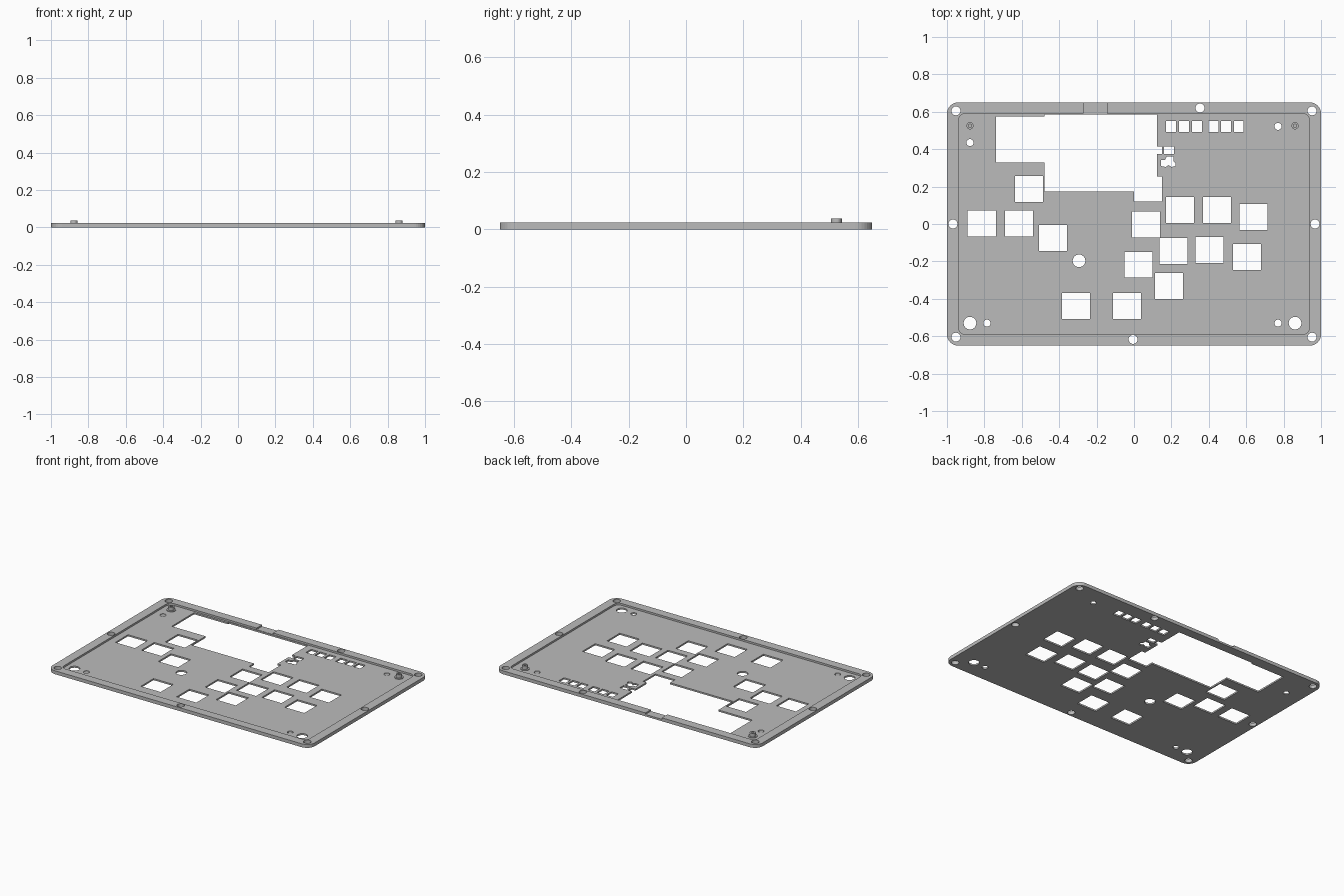
import bpy, bmesh
from math import cos, sin, pi

cube = bpy.data.objects.get("Cube")
if cube:
    bpy.data.objects.remove(cube, do_unlink=True)

RIM_TOP, FLOOR_TOP, NOTCH_Z = 0.0235, 0.011, 0.013

grey = bpy.data.materials.new("light grey plastic")
grey.use_nodes = True
colour = (0.5, 0.5, 0.5, 1)
grey.diffuse_color = colour
grey.node_tree.nodes["Principled BSDF"].inputs["Base Color"].default_value = colour


def circle(x, y, r, sides=24):
    return [(x + r * cos(2 * pi * i / sides), y + r * sin(2 * pi * i / sides)) for i in range(sides)]


def rect(x, y, w, h):
    return [(x + sx * w / 2, y + sy * h / 2) for sx, sy in ((-1, -1), (1, -1), (1, 1), (-1, 1))]


def rounded_rect(w, h, r, steps=8):
    points = []
    for k, (sx, sy) in enumerate(((1, 1), (-1, 1), (-1, -1), (1, -1))):
        for i in range(steps + 1):
            a = (k + i / steps) * pi / 2
            points.append((sx * (w / 2 - r) + r * cos(a), sy * (h / 2 - r) + r * sin(a)))
    return points


def extrude_loops(name, loops, z0, z1):
    """Solid from an outline followed by the outlines of its holes."""
    curve = bpy.data.curves.new(name, "CURVE")
    curve.dimensions = "2D"
    curve.fill_mode = "BOTH"
    curve.extrude = (z1 - z0) / 2
    for loop in loops:
        spline = curve.splines.new("POLY")
        spline.points.add(len(loop) - 1)
        for point, (x, y) in zip(spline.points, loop):
            point.co = (x, y, 0, 1)
        spline.use_cyclic_u = True
    temp = bpy.data.objects.new(name + " outline", curve)
    bpy.context.collection.objects.link(temp)
    graph = bpy.context.evaluated_depsgraph_get()
    mesh = bpy.data.meshes.new_from_object(temp.evaluated_get(graph))
    bpy.data.objects.remove(temp, do_unlink=True)
    bm = bmesh.new()
    bm.from_mesh(mesh)
    bmesh.ops.translate(bm, verts=bm.verts, vec=(0, 0, (z0 + z1) / 2))
    bmesh.ops.remove_doubles(bm, verts=bm.verts, dist=1e-5)
    bmesh.ops.recalc_face_normals(bm, faces=bm.faces)
    for face in bm.faces:
        face.smooth = False
    bm.to_mesh(mesh)
    bm.free()
    mesh.materials.clear()
    mesh.materials.append(grey)
    obj = bpy.data.objects.new(name, mesh)
    bpy.context.collection.objects.link(obj)
    return obj


def cut(target, cutter):
    mod = target.modifiers.new("cut", "BOOLEAN")
    mod.operation = "DIFFERENCE"
    mod.solver = "EXACT"
    mod.object = cutter
    bpy.context.view_layer.objects.active = target
    bpy.ops.object.modifier_apply(modifier=mod.name)
    bpy.data.objects.remove(cutter, do_unlink=True)


# Screw holes around the rim
holes = [circle(sx * 0.952, sy * 0.605, 0.024) for sx in (-1, 1) for sy in (-1, 1)]
holes += [circle(x, y, 0.024) for x, y in ((-0.968, 0), (0.968, 0), (0.353, 0.62), (-0.005, -0.617))]

# Mounting and locating holes in the floor
holes += [circle(x, y, 0.034) for x, y in ((-0.877, -0.53), (0.861, -0.53), (-0.294, -0.197))]
holes += [circle(x, y, 0.019) for x, y in
          ((-0.786, -0.53), (0.77, -0.53), (0.77, 0.522), (-0.877, 0.435))]

# Key openings
keys = ((-0.562, 0.187), (-0.814, 0.002), (-0.614, 0.002), (-0.432, -0.075),
        (-0.311, -0.438), (-0.038, -0.438), (0.025, -0.218), (0.063, -0.003),
        (0.188, -0.331), (0.212, -0.144), (0.403, -0.139), (0.245, 0.075),
        (0.443, 0.075), (0.64, 0.038), (0.603, -0.177))
holes += [rect(x, y, 0.15, 0.138) for x, y in keys]

# Row of small indicator windows
holes += [rect(x, 0.522, 0.052, 0.058) for x in (0.198, 0.267, 0.337, 0.425, 0.492, 0.56)]

# Stepped display opening
holes.append([(-0.737, 0.575), (-0.478, 0.575), (-0.478, 0.586), (0.123, 0.586),
              (0.123, 0.415), (0.15, 0.415), (0.15, 0.375), (0.123, 0.375),
              (0.123, 0.254), (0.15, 0.254), (0.15, 0.12), (0, 0.12),
              (0, 0.174), (-0.478, 0.174), (-0.478, 0.33), (-0.737, 0.33)])

# Small switch openings beside the display
holes.append(rect(0.187, 0.395, 0.054, 0.04))
holes.append([(0.144, 0.31), (0.144, 0.342), (0.165, 0.342), (0.175, 0.36), (0.21, 0.36),
              (0.21, 0.335), (0.222, 0.325), (0.222, 0.31), (0.2, 0.305), (0.185, 0.315), (0.17, 0.305)])

# Tray with raised rim, and cable notch in the back rim
tray = extrude_loops("tray", [rounded_rect(2, 1.3, 0.06)] + holes, 0, RIM_TOP)
cut(tray, extrude_loops("pocket cutter", [rounded_rect(1.876, 1.18, 0.035)], FLOOR_TOP, 0.1))
cut(tray, extrude_loops("notch cutter", [rect(-0.208, 0.64, 0.126, 0.12)], NOTCH_Z, 0.1))

# Locating pins on low collars
for side, x in (("right", -0.877), ("left", 0.861)):
    extrude_loops(side + " pin collar", [circle(x, 0.525, 0.029)], FLOOR_TOP - 0.002, FLOOR_TOP + 0.004)
    extrude_loops(side + " pin", [circle(x, 0.525, 0.019), circle(x, 0.525, 0.009)],
                  FLOOR_TOP - 0.002, 0.038)
